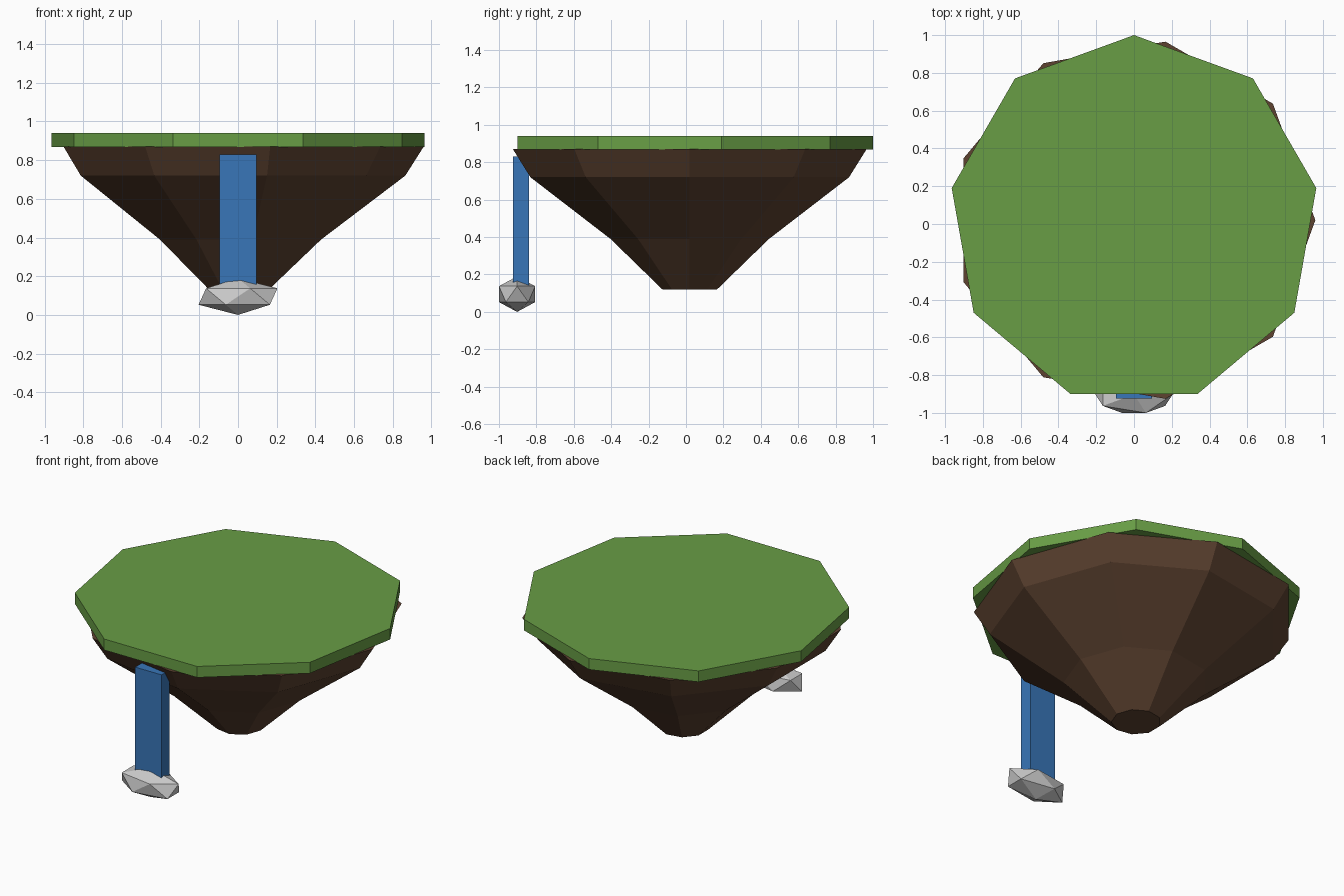
import bpy, bmesh
from math import cos, sin, pi, radians

if "Cube" in bpy.data.objects:
    bpy.data.objects.remove(bpy.data.objects["Cube"])

CENTER_Y = 0.02
SIDES = 9

def paint(obj, name, rgb):
    mat = bpy.data.materials.new(name)
    mat.diffuse_color = (*rgb, 1)
    mat.use_nodes = True
    mat.node_tree.nodes["Principled BSDF"].inputs["Base Color"].default_value = mat.diffuse_color
    obj.data.materials.append(mat)

def rings(name, profile, start):
    """Closed nine-sided solid from (radius, z) pairs listed bottom to top."""
    bm = bmesh.new()
    loops = []
    for r, z in profile:
        angles = [start + 2 * pi * i / SIDES for i in range(SIDES)]
        loops.append([bm.verts.new((r * cos(a), CENTER_Y + r * sin(a), z)) for a in angles])
    for low, high in zip(loops, loops[1:]):
        for i in range(SIDES):
            j = (i + 1) % SIDES
            bm.faces.new((low[i], low[j], high[j], high[i]))
    bm.faces.new(loops[0][::-1])
    bm.faces.new(loops[-1])
    mesh = bpy.data.meshes.new(name)
    bm.to_mesh(mesh)
    bm.free()
    obj = bpy.data.objects.new(name, mesh)
    bpy.context.collection.objects.link(obj)
    return obj

# Floating earth, tapering downward
earth = rings("earth_base", [(0.148, 0.12), (0.43, 0.39), (0.865, 0.72), (0.96, 0.87)], 0)
paint(earth, "earth_brown", (0.11, 0.055, 0.03))

# Grass slab, turned so a corner points to the back
grass = rings("grass_top", [(0.98, 0.868), (0.98, 0.94)], radians(90))
paint(grass, "grass_green", (0.14, 0.34, 0.06))

# Waterfall slab at the front
bpy.ops.mesh.primitive_cube_add(size=1, location=(0, -0.8825, 0.465))
water = bpy.context.object
water.name = "waterfall"
water.scale = (0.19, 0.085, 0.73)
paint(water, "water_blue", (0.04, 0.18, 0.48))

# Flattened foam lump under the waterfall
bpy.ops.mesh.primitive_ico_sphere_add(subdivisions=1, radius=1, location=(0, -0.903, 0.095))
foam = bpy.context.object
foam.name = "splash_foam"
foam.scale = (0.228, 0.114, 0.095)
